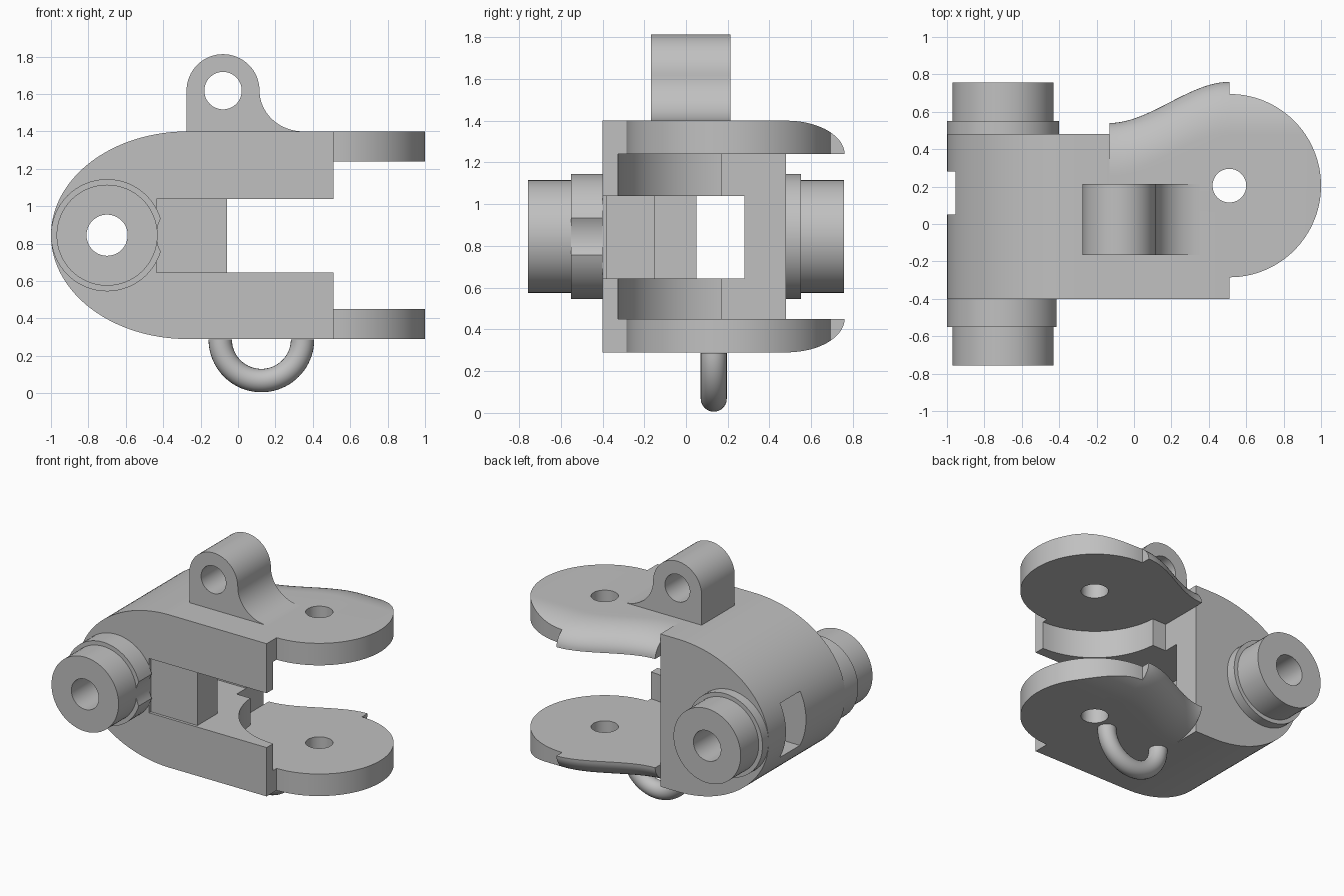
import bpy, bmesh
from math import sin, cos, pi, sqrt, radians
from mathutils import Vector

cube = bpy.data.objects.get("Cube")
if cube:
    bpy.data.objects.remove(cube, do_unlink=True)

grey = bpy.data.materials.new("plain_grey")
grey.use_nodes = True
COLOUR = (0.53, 0.53, 0.53, 1)
grey.diffuse_color = COLOUR
grey.node_tree.nodes["Principled BSDF"].inputs["Base Color"].default_value = COLOUR

MID = 0.845                                   # height of the mirror plane
BOTTOM, TOP = 0.29, 1.40
GAP_LOW, GAP_HIGH = 0.45, 1.24                # space between the ears
PIVOT = (0.51, 0.205)                         # ear hole
PIN = (-0.70, MID)                            # side pin axis (x, z)


def finish(name, bm):
    bmesh.ops.recalc_face_normals(bm, faces=bm.faces[:])
    mesh = bpy.data.meshes.new(name)
    bm.to_mesh(mesh)
    bm.free()
    mesh.materials.append(grey)
    ob = bpy.data.objects.new(name, mesh)
    bpy.context.collection.objects.link(ob)
    return ob


def loft(name, rings):
    """Skin equal-length point rings and cap both ends."""
    bm = bmesh.new()
    loops = [[bm.verts.new(p) for p in ring] for ring in rings]
    n = len(loops[0])
    for a, b in zip(loops, loops[1:]):
        for i in range(n):
            j = (i + 1) % n
            bm.faces.new((a[i], a[j], b[j], b[i]))
    bm.faces.new(loops[0])
    bm.faces.new(loops[-1])
    bmesh.ops.remove_doubles(bm, verts=bm.verts[:], dist=1e-5)
    return finish(name, bm)


def extrude_y(name, profile, y0, y1):
    return loft(name, [[(x, y, z) for x, z in profile] for y in (y0, y1)])


def arc(cx, cy, rx, ry, start, end, n):
    """Elliptical arc, angles in degrees."""
    return [(cx + rx * cos(radians(start + (end - start) * i / n)),
             cy + ry * sin(radians(start + (end - start) * i / n))) for i in range(n + 1)]


def rod_y(name, centre, r, y0, y1):
    return extrude_y(name, arc(*centre, r, r, 0, 360, 64)[:-1], y0, y1)


def rod_z(name, centre, r, z0, z1):
    circle = arc(*centre, r, r, 0, 360, 80)[:-1]
    return loft(name, [[(x, y, z) for x, y in circle] for z in (z0, z1)])


def box(x0, x1, y0, y1, z0, z1):
    return extrude_y("cutter", [(x0, z0), (x1, z0), (x1, z1), (x0, z1)], y0, y1)


def cut(ob, cutter):
    mod = ob.modifiers.new("cut", 'BOOLEAN')
    mod.operation, mod.solver, mod.object = 'DIFFERENCE', 'EXACT', cutter
    bpy.context.view_layer.update()
    graph = bpy.context.evaluated_depsgraph_get()
    mesh = bpy.data.meshes.new_from_object(ob.evaluated_get(graph))
    ob.modifiers.clear()
    ob.data = mesh
    bpy.data.objects.remove(cutter, do_unlink=True)


def pin_hole():
    return rod_y("cutter", PIN, 0.11, -0.9, 0.9)


def ear_hole():
    return rod_z("cutter", PIVOT, 0.09, 0, 2)


# Main body: rounded nose, clearance for the mating part, slots
profile = arc(-0.27, MID, 0.73, TOP - MID, 90, 270, 64) + [(0.51, BOTTOM), (0.51, TOP)]
body = extrude_y("main_body", profile, -0.40, 0.48)
SLOT = (0.645, 1.04)
cut(body, box(-0.13, 0.7, 0.17, 0.6, 0, 2))
cut(body, rod_z("cutter", PIVOT, 0.53, GAP_LOW, GAP_HIGH))
cut(body, box(-0.06, 0.7, -0.5, 0.28, *SLOT))
cut(body, box(-0.435, 0, -0.5, -0.38, *SLOT))
cut(body, box(-0.435, 0, -0.15, 0.28, *SLOT))
cut(body, box(-1.2, -0.3, 0.05, 0.28, *SLOT))
cut(body, pin_hole())
cut(body, ear_hole())
parts = [body]

# Ears: flat plates whose back edge falls away in an elliptical curve
WIDTH, THICK, STEPS = 0.28, TOP - GAP_HIGH, 14


def ear_section(x, y_low, y_start, y_limit, flip):
    pts = [(y_low, GAP_HIGH), (y_low, TOP)]
    for i in range(STEPS + 1):
        y = min(y_start + WIDTH * sin(i / STEPS * pi / 2), y_limit)
        drop = max(0, (y - y_start) / WIDTH)
        pts.append((y, GAP_HIGH + THICK * sqrt(max(0, 1 - drop * drop))))
    pts.append((y_limit, GAP_HIGH))
    return [(x, y, 2 * MID - z if flip else z) for y, z in pts]


for side, flip in (("upper", False), ("lower", True)):
    rings = []
    for i in range(25):
        t = i / 24
        edge = 0.54 + 0.22 * t * t * (3 - 2 * t)
        rings.append(ear_section(-0.13 + 0.64 * t, 0.17, edge - WIDTH, edge, flip))
    shoulder = loft(side + "_ear_shoulder", rings)
    rings = []
    for i in range(33):
        a = radians(89.7 * i / 32)
        half = 0.49 * cos(a)
        rings.append(ear_section(PIVOT[0] + 0.49 * sin(a), PIVOT[1] - half,
                                 0.48, PIVOT[1] + half, flip))
    tip = loft(side + "_ear_tip", rings)
    for ob in (shoulder, tip):
        cut(ob, ear_hole())
        parts.append(ob)

# Side pins with collars
for side, inner, collar, outer in (("front", -0.40, -0.55, -0.757), ("back", 0.48, 0.55, 0.757)):
    flange = rod_y(side + "_collar", PIN, 0.30, inner, collar)
    if side == "front":
        cut(flange, rod_y("cutter", (-0.245, MID), 0.19, -0.6, -0.3))
    pin = rod_y(side + "_pin", PIN, 0.27, collar, outer)
    for ob in (flange, pin):
        cut(ob, pin_hole())
        parts.append(ob)

# Top lug with a flared foot
lug_profile = [(-0.275, TOP)] + arc(-0.08, 1.618, 0.195, 0.195, 180, 0, 32)
lug_profile += arc(0.35, 1.618, 0.235, 0.218, 180, 270, 20)[1:]
lug = extrude_y("top_lug", lug_profile, -0.167, 0.213)
cut(lug, rod_y("cutter", (-0.08, 1.618), 0.10, -0.5, 0.5))
parts.append(lug)

# Hanging half ring below
rings = []
for x, z in arc(0, 0, 1, 1, 180, 360, 40):
    out = Vector((x, 0, z))
    centre = Vector((0.125, 0.133, BOTTOM - 0.002)) + 0.22 * out
    rings.append([centre + 0.0625 * (out * u + Vector((0, v, 0)))
                  for u, v in arc(0, 0, 1, 1, 0, 360, 24)[:-1]])
parts.append(loft("hanging_ring", rings))

# Smooth the curved walls, keep the edges crisp
bpy.ops.object.select_all(action='DESELECT')
for ob in parts:
    ob.select_set(True)
bpy.context.view_layer.objects.active = body
bpy.ops.object.shade_smooth_by_angle(angle=radians(30))
